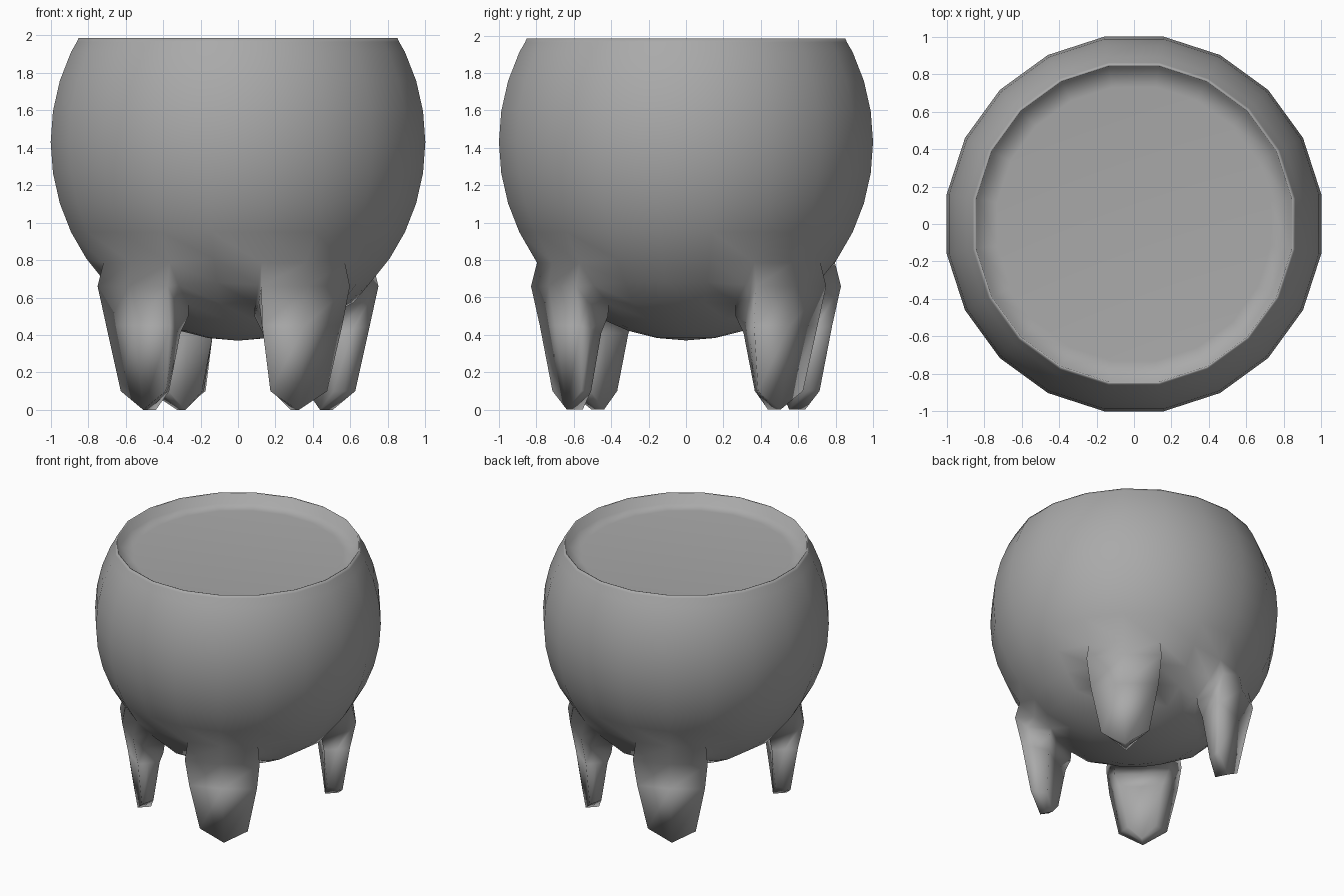
import bpy, bmesh
from math import radians, cos, sin
from mathutils import Matrix, Vector

cube = bpy.data.objects.get("Cube")
if cube:
    bpy.data.objects.remove(cube, do_unlink=True)

iron = bpy.data.materials.new("dull_grey")
iron.use_nodes = True
GREY = (0.4, 0.4, 0.4, 1)
iron.diffuse_color = GREY
iron.node_tree.nodes["Principled BSDF"].inputs["Base Color"].default_value = GREY

CENTRE_Z = 1.43
RADIUS, HALF_HEIGHT = 1.0125, 1.06

# Round body: a sphere turned half a segment and cut open at the top
bm = bmesh.new()
bmesh.ops.create_uvsphere(bm, u_segments=20, v_segments=20, radius=1)
bm.transform(Matrix.Translation((0, 0, CENTRE_Z))
             @ Matrix.Diagonal((RADIUS, RADIUS, HALF_HEIGHT, 1))
             @ Matrix.Rotation(radians(9), 4, 'Z'))
bmesh.ops.bisect_plane(bm, geom=bm.verts[:] + bm.edges[:] + bm.faces[:],
                       plane_co=(0, 0, 1.965), plane_no=(0, 0, 1), clear_outer=True)

# Rim, short inner wall and shallow filling
loop = [e for e in bm.edges if e.is_boundary]
for radius, z in ((0.862, 1.985), (0.853, 1.982), (0.84, 1.91), (0.74, 1.9)):
    grown = bmesh.ops.extrude_edge_only(bm, edges=loop)["geom"]
    loop = [g for g in grown if isinstance(g, bmesh.types.BMEdge)]
    for v in (g for g in grown if isinstance(g, bmesh.types.BMVert)):
        flat = Vector((v.co.x, v.co.y, 0)).normalized() * radius
        v.co = (flat.x, flat.y, z)
bmesh.ops.contextual_create(bm, geom=loop)

# Leg levels: outer and inner height, distance from the axis, half width
LEVELS = (
    ((0.66, 0.50), (0.795, 0.565), (0.265, 0.19)),
    ((0.45, 0.41), (0.755, 0.585), (0.24, 0.15)),
    ((0.10, 0.10), (0.715, 0.62), (0.17, 0.10)),
)


def mix(pair, f):
    return pair[0] + (pair[1] - pair[0]) * f


def grow_leg(angle):
    """Extrude a patch of the body into a tapering leg; return its root verts."""
    out = Vector((cos(angle), sin(angle), 0))
    side = Vector((-out.y, out.x, 0))
    faces = []
    for f in bm.faces:
        c = f.calc_center_median()
        flat = Vector((c.x, c.y, 0))
        if 0.57 < c.z < 0.81 and flat.normalized().dot(out) > cos(radians(17)):
            faces.append(f)
    patch = set(faces)
    root = {v for f in faces for v in f.verts
            if any(other not in patch for other in v.link_faces)}
    for n, (heights, reach, widths) in enumerate(LEVELS):
        last = n == len(LEVELS) - 1
        grown = bmesh.ops.extrude_face_region(bm, geom=faces)["geom"]
        faces = [g for g in grown if isinstance(g, bmesh.types.BMFace)]
        verts = [g for g in grown if isinstance(g, bmesh.types.BMVert)]
        for col in (-1, 0, 1):
            column = [v for v in verts
                      if (v.co.dot(side) > 0.04) - (v.co.dot(side) < -0.04) == col]
            column.sort(key=lambda v: -v.co.dot(out))
            for row, v in enumerate(column):
                f = row / 2
                r, z = mix(reach, f), mix(heights, f)
                if col == 0:
                    r += 0 if last else 0.03 - 0.01 * f
                    z = 0 if last else z
                v.co = out * r + side * (col * mix(widths, f)) + Vector((0, 0, z))
    return root


roots = set()
for degrees in (45, 117, 225, 297):
    roots |= grow_leg(radians(degrees))

# Flare the leg roots into the body, with soft webs in the gaps beside them
webs = {e.other_vert(v) for v in roots for e in v.link_edges}
webs = {v for v in webs if 0.52 < v.co.z < 0.75
        and Vector((v.co.x, v.co.y)).length < 0.73} - roots
bmesh.ops.smooth_vert(bm, verts=list(roots), factor=0.8,
                      use_axis_x=True, use_axis_y=True, use_axis_z=True)
for v in webs:
    if v.co.z < 0.6:
        v.co.x *= 1.05
        v.co.y *= 1.05

bmesh.ops.recalc_face_normals(bm, faces=bm.faces[:])
for f in bm.faces:
    f.smooth = True
mesh = bpy.data.meshes.new("pot_with_legs")
bm.to_mesh(mesh)
bm.free()
mesh.materials.append(iron)
bpy.context.collection.objects.link(bpy.data.objects.new("pot_with_legs", mesh))
